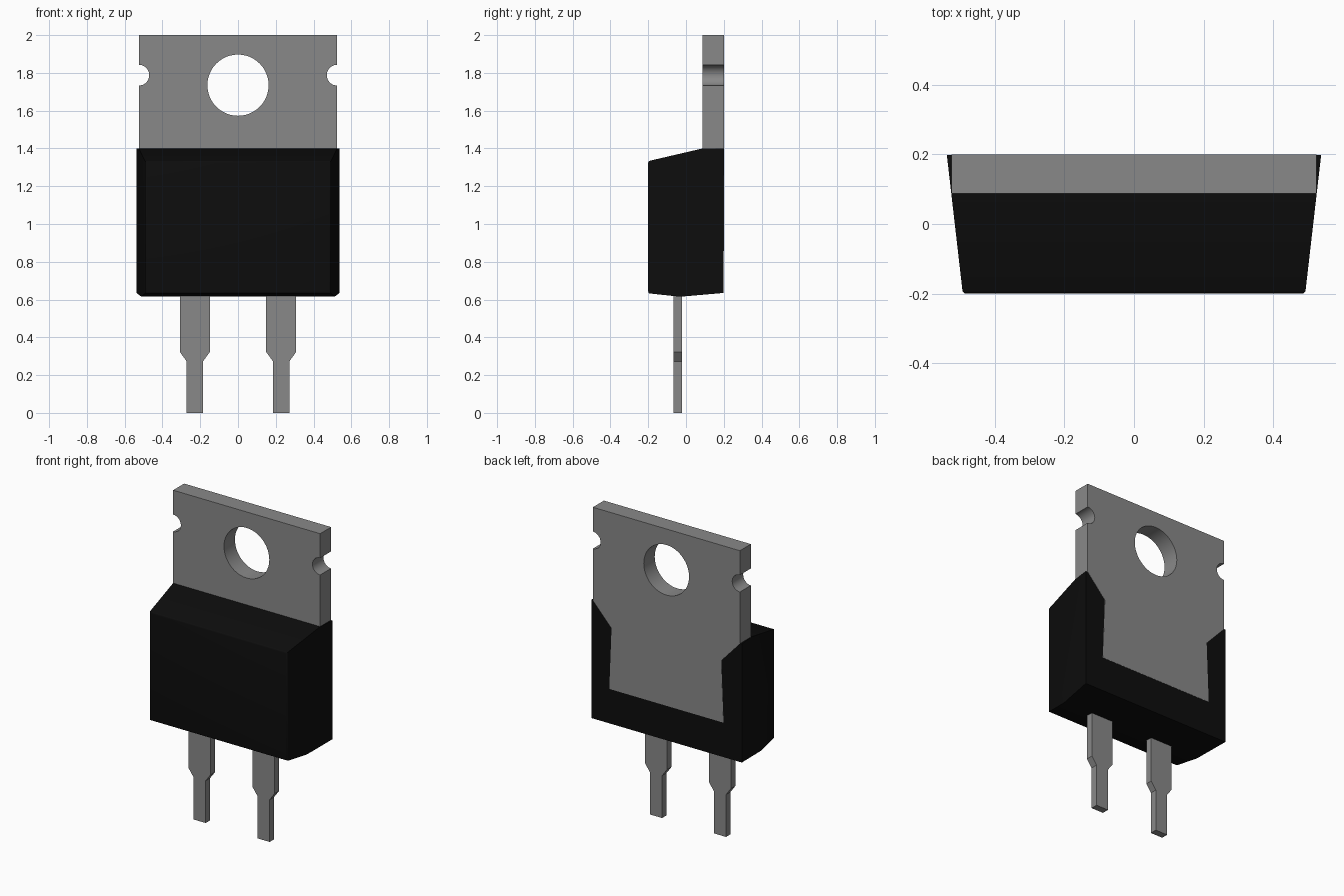
import bpy, bmesh, math
from mathutils import Matrix

cube = bpy.data.objects.get("Cube")
if cube:
    bpy.data.objects.remove(cube, do_unlink=True)


def material(name, rgb, rough):
    m = bpy.data.materials.new(name)
    m.use_nodes = True
    m.diffuse_color = (*rgb, 1)
    bsdf = next(n for n in m.node_tree.nodes if n.type == 'BSDF_PRINCIPLED')
    bsdf.inputs["Base Color"].default_value = (*rgb, 1)
    bsdf.inputs["Roughness"].default_value = rough
    return m


METAL = material("metal grey", (0.25, 0.25, 0.25), 0.5)
PLASTIC = material("black plastic", (0.004, 0.004, 0.004), 0.6)


def add_object(name, mesh, mats):
    ob = bpy.data.objects.new(name, mesh)
    bpy.context.collection.objects.link(ob)
    mesh.materials.clear()
    for m in mats:
        mesh.materials.append(m)
    bpy.ops.object.select_all(action='DESELECT')
    ob.select_set(True)
    bpy.context.view_layer.objects.active = ob
    bpy.ops.object.shade_smooth_by_angle(angle=math.radians(30))
    return ob


def arc(cx, cz, r, a0, a1, n):
    """n + 1 points along an arc, angles in degrees."""
    angles = [math.radians(a0 + (a1 - a0) * i / n) for i in range(n + 1)]
    return [(cx + r * math.cos(a), cz + r * math.sin(a)) for a in angles]


def plate(name, loops, y0, y1):
    """Flat plate from x-z outlines (inner loops become holes), from y0 to y1."""
    cu = bpy.data.curves.new(name, 'CURVE')
    cu.dimensions = '2D'
    cu.fill_mode = 'BOTH'
    cu.extrude = (y1 - y0) / 2
    for loop in loops:
        sp = cu.splines.new('POLY')
        sp.points.add(len(loop) - 1)
        for p, (x, z) in zip(sp.points, loop):
            p.co = (x, z, 0, 1)
        sp.use_cyclic_u = True
    tmp = bpy.data.objects.new(name + " outline", cu)
    bpy.context.collection.objects.link(tmp)
    dg = bpy.context.evaluated_depsgraph_get()
    mesh = bpy.data.meshes.new_from_object(tmp.evaluated_get(dg))
    bpy.data.objects.remove(tmp, do_unlink=True)
    bpy.data.curves.remove(cu)
    # stand the plate upright and weld the rim to the caps
    mesh.transform(Matrix.Translation((0, (y0 + y1) / 2, 0)) @ Matrix.Rotation(math.pi / 2, 4, 'X'))
    bm = bmesh.new()
    bm.from_mesh(mesh)
    bmesh.ops.remove_doubles(bm, verts=bm.verts, dist=1e-5)
    bmesh.ops.recalc_face_normals(bm, faces=bm.faces)
    bm.to_mesh(mesh)
    bm.free()
    mesh.name = name
    return add_object(name, mesh, [METAL])


# Moulded body: side profile (y, z), tapering in width towards the front
BACK = 0.1985
profile = [(-0.2, 0.633), (-0.03, 0.615), (BACK, 0.635),
           (BACK, 1.4), (0.088, 1.4), (-0.2, 1.333)]


def half_width(y):
    return 0.492 + (y + 0.2) / 0.4 * 0.046


bm = bmesh.new()
sides = [[bm.verts.new((s * half_width(y), y, z)) for y, z in profile] for s in (-1, 1)]
for ring in sides:
    bm.faces.new(ring)
n = len(profile)
for i in range(n):
    j = (i + 1) % n
    bm.faces.new((sides[0][i], sides[0][j], sides[1][j], sides[1][i]))
bmesh.ops.recalc_face_normals(bm, faces=bm.faces)
# small grey rounded rim around the front face
rim = [e for e in bm.edges if all(v.co.y < -0.19 for v in e.verts)]
bmesh.ops.bevel(bm, geom=rim, offset=0.009, segments=3, profile=0.5,
                affect='EDGES', material=1)
body_mesh = bpy.data.meshes.new("body")
bm.to_mesh(body_mesh)
bm.free()
add_object("body", body_mesh, [PLASTIC, METAL])

# Mounting tab: waisted foot set in the back of the body, notched edges, round hole
right = [(0.408, 0.858), (0.392, 1.256), (0.525, 1.4)]
right += arc(0.525, 1.788, 0.055, 270, 90, 16) + [(0.525, 2.0)]
left = [(-x, z) for x, z in reversed(right)]
hole = arc(0, 1.735, 0.162, 0, 360, 48)[:-1]
plate("mounting_tab", [right + left, hole], 0.088, 0.2)

# Two leads, stepped from wide to narrow
half = [(0.0435, 0.0), (0.0435, 0.273), (0.079, 0.322), (0.079, 0.7)]
for name, cx in (("left_lead", 0.2285), ("right_lead", -0.2285)):
    outline = [(cx + x, z) for x, z in half] + [(cx - x, z) for x, z in reversed(half)]
    plate(name, [outline], -0.065, -0.02)
